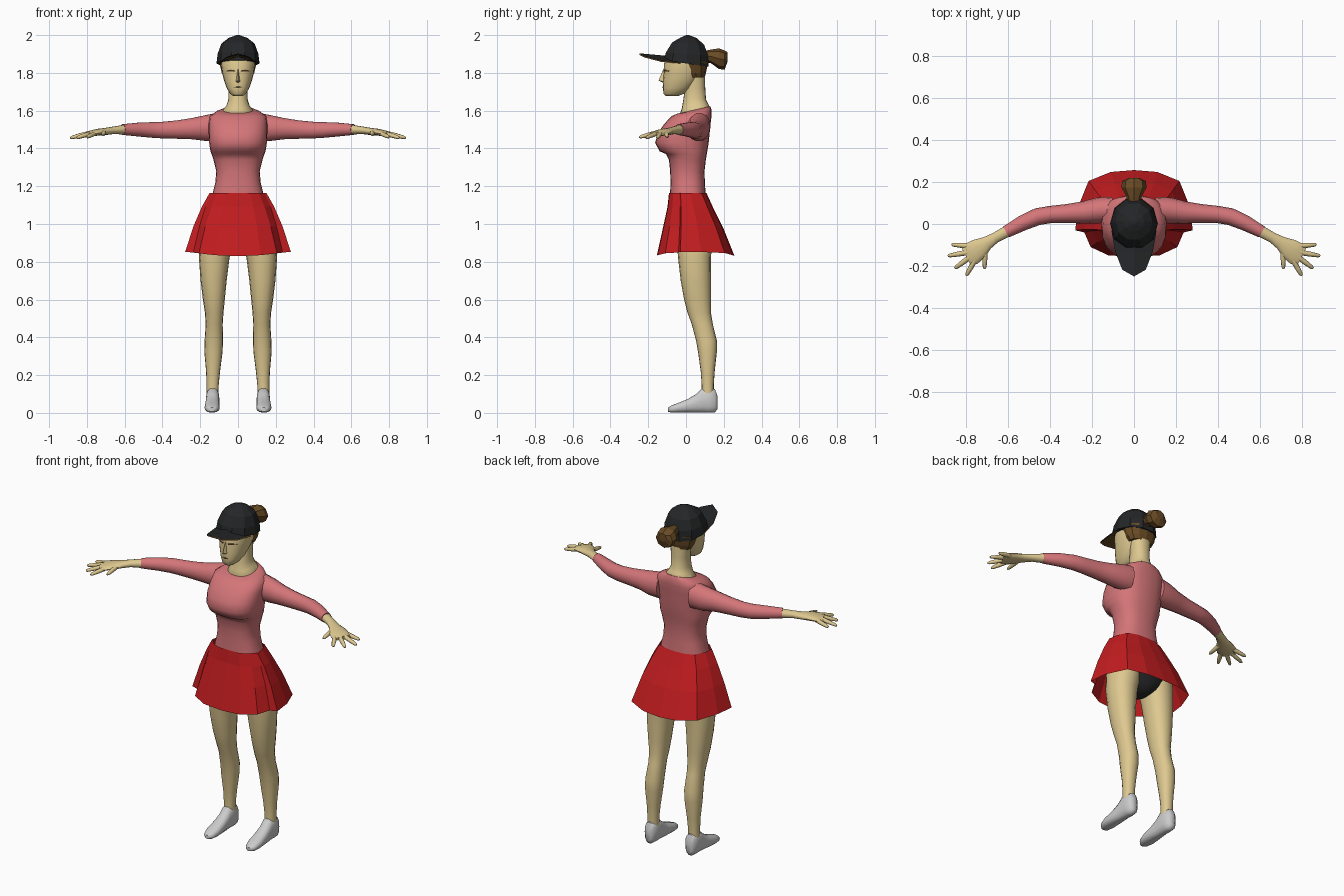
import bpy, bmesh
from math import sin, cos, pi, radians
from mathutils import Vector

def mat(name, r, g, b):
    m = bpy.data.materials.new(name)
    m.diffuse_color = (r, g, b, 1)
    return m

SKIN = mat("skin", .73, .58, .28)
PINK = mat("pink", .66, .18, .19)
RED = mat("red", .55, .012, .014)
BLACK = mat("black", .018, .019, .02)
BROWN = mat("brown", .14, .07, .018)
DARK_SKIN = mat("dark_skin", .22, .14, .06)

def finish(name, verts, faces, m, smooth, mirror):
    me = bpy.data.meshes.new(name)
    me.from_pydata(verts, [], faces)
    bm = bmesh.new()
    bm.from_mesh(me)
    bmesh.ops.recalc_face_normals(bm, faces=bm.faces)
    bm.to_mesh(me)
    bm.free()
    ob = bpy.data.objects.new(name, me)
    bpy.context.collection.objects.link(ob)
    if m:
        me.materials.append(m)
    if mirror:
        ob.modifiers.new("Mirror", 'MIRROR').use_mirror_merge = False
    if smooth:
        bpy.ops.object.select_all(action='DESELECT')
        ob.select_set(True)
        bpy.context.view_layer.objects.active = ob
        bpy.ops.object.shade_smooth_by_angle(angle=radians(50))
    return ob

def skin_rings(name, rings, m, smooth=True, mirror=False, caps=True):
    """Bridge rings of equal point count."""
    n = len(rings[0])
    verts = [p for r in rings for p in r]
    faces = [(i*n+j, i*n+(j+1) % n, (i+1)*n+(j+1) % n, (i+1)*n+j)
             for i in range(len(rings)-1) for j in range(n)]
    if caps:
        faces += [tuple(range(n)), tuple(range(len(verts)-n, len(verts)))]
    return finish(name, verts, faces, m, smooth, mirror)

def oval(c, u, v, n, e):
    """Superellipse ring around c with half axes u and v."""
    def p(t):
        return t if abs(t) < 1e-9 else abs(t)**(2/e)*(1 if t > 0 else -1)
    return [Vector(c)+Vector(u)*p(cos(2*pi*k/n))+Vector(v)*p(sin(2*pi*k/n)) for k in range(n)]

def stack(name, rows, m, n=20, e=2.2, cx=0, **kw):
    """Horizontal rings: z, half width, front y, back y, [tilt], [x offset]."""
    rings = []
    for z, w, f, b, *t in rows:
        tilt = t[0] if t else 0
        x = t[1] if len(t) > 1 else cx
        rings.append(oval((x, (f+b)/2, z), (w, 0, 0), (0, (b-f)/2, tilt), n, e))
    return skin_rings(name, rings, m, **kw)

def tube(name, rows, m, n=14, e=2, **kw):
    """Rings across a path: x, y, z, horizontal radius, vertical radius."""
    rings = []
    for i, (x, y, z, a, b) in enumerate(rows):
        p, q = rows[max(i-1, 0)], rows[min(i+1, len(rows)-1)]
        d = Vector((q[0]-p[0], q[1]-p[1], 0)).normalized()
        rings.append(oval((x, y, z), (-d.y*a, d.x*a, 0), (0, 0, b), n, e))
    return skin_rings(name, rings, m, **kw)

# sweater body
stack("sweater_body", [
    (1.14, .14, -.085, .105), (1.22, .12, -.082, .10), (1.28, .115, -.084, .098),
    (1.34, .13, -.09, .105), (1.37, .14, -.105, .11), (1.385, .146, -.14, .113),
    (1.43, .153, -.163, .12), (1.48, .155, -.15, .125), (1.53, .155, -.115, .13),
    (1.57, .15, -.078, .135), (1.595, .115, -.05, .135, .012), (1.605, .08, -.03, .128, .018)],
    PINK, n=24, e=2.5)

# sleeves, forearms and hands
tube("sleeve", [
    (.10, .07, 1.515, .06, .078), (.17, .065, 1.508, .062, .07), (.24, .055, 1.505, .053, .058),
    (.32, .05, 1.5, .045, .05), (.40, .045, 1.497, .041, .045), (.46, .035, 1.498, .041, .042),
    (.53, .005, 1.50, .037, .037), (.61, -.038, 1.50, .029, .029)], PINK, mirror=True)
tube("forearm_and_palm", [
    (.59, -.027, 1.50, .028, .027), (.66, -.065, 1.496, .025, .02), (.70, -.09, 1.49, .032, .019),
    (.74, -.118, 1.486, .05, .018), (.775, -.142, 1.48, .056, .015), (.80, -.155, 1.476, .045, .01)],
    SKIN, mirror=True)
for label, (x0, y0, z0), (x1, y1, z1) in [
        ("little_finger", (.785, -.105, 1.48), (.87, -.098, 1.463)),
        ("ring_finger", (.79, -.135, 1.48), (.888, -.152, 1.456)),
        ("middle_finger", (.785, -.16, 1.478), (.855, -.212, 1.456)),
        ("index_finger", (.76, -.175, 1.478), (.80, -.247, 1.46)),
        ("thumb", (.71, -.12, 1.488), (.712, -.215, 1.472))]:
    tube(label, [(x0+(x1-x0)*t, y0+(y1-y0)*t, z0+(z1-z0)*t, r, r)
                 for t, r in ((0, .013), (.5, .012), (.9, .009), (1, .004))],
         SKIN, n=8, mirror=True)

# legs and shoes
stack("leg", [
    (1.0, .08, -.055, .14, 0, .10), (.92, .09, -.05, .14, 0, .112), (.82, .081, -.042, .132, 0, .126),
    (.70, .069, -.028, .132, 0, .129), (.60, .058, -.01, .132, 0, .128), (.53, .049, .008, .132, 0, .126),
    (.47, .045, .03, .142, 0, .126), (.38, .049, .054, .164, 0, .128), (.32, .048, .064, .163, 0, .13),
    (.22, .037, .078, .152, 0, .132), (.15, .032, .083, .147, 0, .134), (.10, .032, .083, .147, 0, .134)],
    SKIN, n=16, mirror=True)
tube("shoe", [
    (.134, .167, .055, .016, .035), (.134, .153, .064, .031, .063), (.134, .12, .066, .036, .066),
    (.134, .085, .066, .036, .065), (.135, .055, .051, .036, .05), (.136, .01, .038, .039, .036),
    (.137, -.04, .028, .04, .026), (.137, -.08, .02, .03, .018), (.137, -.095, .017, .014, .011)],
    None, e=2.5, mirror=True)

# dark briefs under the skirt
stack("briefs", [(.83, .03, .0, .10), (.86, .08, -.035, .135), (.92, .165, -.055, .15),
                 (1.02, .178, -.062, .15), (1.14, .14, -.08, .10)], BLACK, n=16)

# faceted skirt, open below, with a stepped fold on each side
hem = [(0, -.155), (.12, -.15), (.205, -.11), (.235, -.04), (.278, -.03),
       (.265, .08), (.215, .205), (.11, .248), (0, .257)]
def skirt_ring(z, w, f, b, fold, lift):
    pts = []
    for x, y in hem:
        k = (x/.278)*w + (fold if (x, y) == (.235, -.04) else 0)
        t = (y+.155)/.412
        pts.append((k, f+(b-f)*t, z+lift*min(1, (x/.25)**2)))
    return pts + [(-x, y, z) for x, y, z in pts[-2:0:-1]]
skin_rings("skirt", [skirt_ring(1.165, .15, -.09, .108, .013, 0),
                     skirt_ring(1.09, .19, -.098, .142, .011, .004),
                     skirt_ring(.98, .235, -.122, .197, .005, .01),
                     skirt_ring(.83, .28, -.155, .257, 0, .022)], RED, smooth=False, caps=False)

# neck, head and facial features
stack("neck", [(1.56, .08, -.025, .12), (1.597, .086, -.034, .128, .018), (1.625, .062, -.022, .117, .012),
               (1.66, .051, -.014, .106), (1.72, .05, -.005, .102), (1.80, .06, .0, .10)], SKIN)
stack("head", [(1.678, .026, -.108, -.04), (1.69, .042, -.119, -.01), (1.72, .06, -.122, .03),
               (1.76, .074, -.121, .065), (1.80, .084, -.118, .09), (1.85, .091, -.116, .105),
               (1.91, .085, -.09, .10)], SKIN)
finish("nose", [(0, -.118, 1.825), (-.014, -.112, 1.752), (.014, -.112, 1.752),
                (0, -.145, 1.76), (0, -.115, 1.745)],
       [(0, 1, 3), (0, 3, 2), (1, 4, 3), (3, 4, 2), (0, 2, 4, 1)], SKIN, False, False)
tube("eye", [(.016, -.117, 1.81, .004, .003), (.038, -.110, 1.813, .004, .005),
             (.06, -.092, 1.81, .004, .003)], DARK_SKIN, n=6, mirror=True)
tube("mouth", [(-.022, -.114, 1.724, .004, .002), (0, -.121, 1.725, .004, .005),
               (.022, -.114, 1.724, .004, .002)], DARK_SKIN, n=6)

# hair below the cap and tied tail
stack("hair", [(1.775, .072, .012, .098), (1.80, .086, -.005, .106), (1.86, .1, -.04, .118)],
      BROWN, n=12, smooth=False)
tube("hair_tail", [(0, .09, 1.885, .03, .03), (0, .13, 1.888, .036, .035), (0, .175, 1.875, .06, .055),
                   (0, .205, 1.868, .056, .05), (0, .22, 1.885, .025, .025)],
     BROWN, n=8, smooth=False)

# faceted cap crown
stack("cap_crown", [(1.85, .114, -.122, .126, -.018), (1.90, .108, -.112, .122, -.008),
                    (1.955, .088, -.078, .10, -.006), (1.985, .05, -.035, .058), (2.0, .008, .0, .016)],
      BLACK, n=10, e=2.1, smooth=False)

# peak with brown underside
peak = [(.108, -.03, 1.856), (.09, -.13, 1.864), (.056, -.218, 1.887), (0, -.25, 1.903)]
for name, dz, m in (("cap_peak", 0, BLACK), ("cap_peak_underside", -.006, BROWN)):
    spine = [(0, -.03, 1.885), (0, -.13, 1.893), (0, -.218, 1.901)]
    v = [(x, y, z+dz) for x, y, z in peak+spine]
    v += [(-x, y, z) for x, y, z in v[:3]]
    finish(name, v, [(0, 1, 5, 4), (1, 2, 6, 5), (2, 3, 6),
                     (7, 4, 5, 8), (8, 5, 6, 9), (9, 6, 3)], m, False, False)
